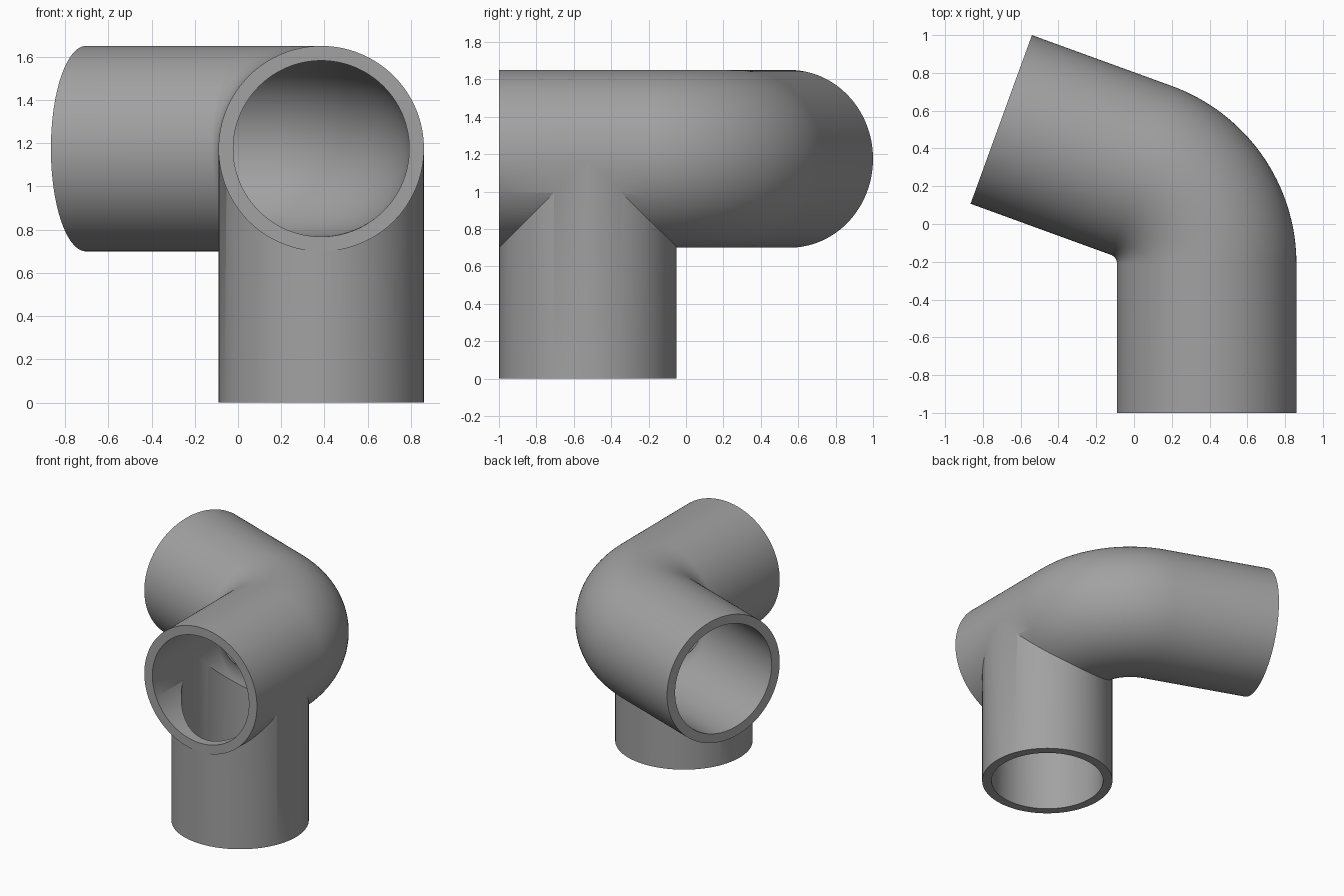
import bpy, bmesh, math
from mathutils import Vector

if "Cube" in bpy.data.objects:
    bpy.data.objects.remove(bpy.data.objects["Cube"])

SEG = 128                    # sides of every round section
AXIS_X, AXIS_Z = 0.385, 1.175
BEND_R, BEND_Y, LEG = 0.525, -0.21, 0.79
ANGLE = math.radians(70)
BRANCH_Y = -0.5245

grey = bpy.data.materials.new("pipe_grey")
grey.diffuse_color = (0.36, 0.36, 0.36, 1)
grey.use_nodes = True
grey.node_tree.nodes["Principled BSDF"].inputs["Base Color"].default_value = grey.diffuse_color


def sweep(name, radius, stations):
    """Closed round solid through (centre, side, up) stations."""
    bm = bmesh.new()
    rings = []
    for c, side, up in stations:
        rings.append([bm.verts.new(c + radius * (math.cos(t) * side + math.sin(t) * up))
                      for t in (2 * math.pi * i / SEG for i in range(SEG))])
    for a, b in zip(rings, rings[1:]):
        for i in range(SEG):
            j = (i + 1) % SEG
            bm.faces.new((a[i], a[j], b[j], b[i]))
    bm.faces.new(rings[0])
    bm.faces.new(rings[-1])
    bmesh.ops.recalc_face_normals(bm, faces=bm.faces)
    mesh = bpy.data.meshes.new(name)
    bm.to_mesh(mesh)
    bm.free()
    mesh.materials.append(grey)
    ob = bpy.data.objects.new(name, mesh)
    bpy.context.collection.objects.link(ob)
    return ob


def elbow(name, radius, extra=0.0):
    """Straight leg, 70 degree bend, straight leg."""
    up = Vector((0, 0, 1))
    st = [(Vector((AXIS_X, -1 - extra, AXIS_Z)), Vector((1, 0, 0)), up)]
    centre = Vector((AXIS_X - BEND_R, BEND_Y, AXIS_Z))
    steps = 32
    for k in range(steps + 1):
        a = ANGLE * k / steps
        side = Vector((math.cos(a), math.sin(a), 0))
        st.append((centre + BEND_R * side, side, up))
    end, side, _ = st[-1]
    ahead = Vector((-math.sin(ANGLE), math.cos(ANGLE), 0))
    st.append((end + ahead * (LEG + extra), side, up))
    return sweep(name, radius, st)


def riser(name, radius, bottom):
    """Vertical branch ending inside the elbow."""
    x, y = Vector((1, 0, 0)), Vector((0, 1, 0))
    return sweep(name, radius, [(Vector((AXIS_X, BRANCH_Y, z)), x, y)
                                for z in (bottom, AXIS_Z - 0.005)])


def combine(target, tool, operation):
    m = target.modifiers.new(operation.lower(), 'BOOLEAN')
    m.operation, m.solver, m.object = operation, 'EXACT', tool
    bpy.context.view_layer.objects.active = target
    bpy.ops.object.modifier_apply(modifier=m.name)
    bpy.data.objects.remove(tool)


# outer walls, then the connected bores cut out of them
pipe = elbow("pipe_elbow_with_branch", 0.475)
combine(pipe, riser("branch", 0.4745, 0.0), 'UNION')
bore = elbow("bore", 0.407, 0.05)
combine(bore, riser("branch_bore", 0.4065, -0.05), 'UNION')
combine(pipe, bore, 'DIFFERENCE')

bpy.ops.object.select_all(action='DESELECT')
pipe.select_set(True)
bpy.context.view_layer.objects.active = pipe
bpy.ops.object.shade_smooth_by_angle(angle=math.radians(30))
